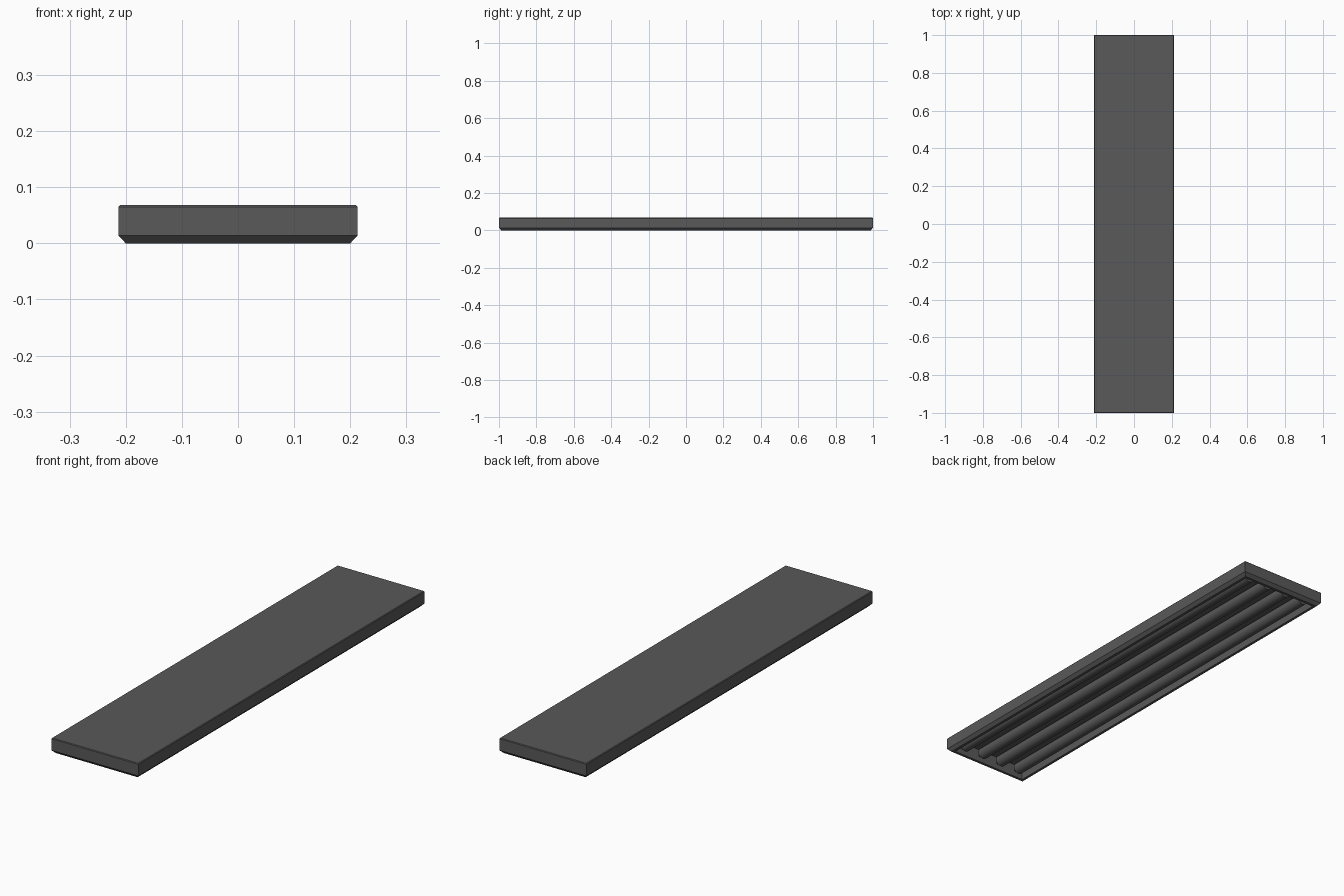
import bpy, bmesh, math

if "Cube" in bpy.data.objects:
    bpy.data.objects.remove(bpy.data.objects["Cube"])

grey = bpy.data.materials.new("dark_grey")
grey.diffuse_color = (0.1, 0.1, 0.1, 1)
grey.use_nodes = True
grey.node_tree.nodes["Principled BSDF"].inputs["Base Color"].default_value = grey.diffuse_color


def make_object(name, bm):
    bmesh.ops.recalc_face_normals(bm, faces=bm.faces)
    mesh = bpy.data.meshes.new(name)
    bm.to_mesh(mesh)
    bm.free()
    mesh.materials.append(grey)
    obj = bpy.data.objects.new(name, mesh)
    bpy.context.collection.objects.link(obj)
    return obj


# Housing: nested rectangles (half width, half length, height) from top to recess ceiling
rings = [(0.210, 0.997, 0.068), (0.213, 1.0, 0.065), (0.213, 1.0, 0.014),
         (0.200, 0.987, 0.0), (0.188, 0.975, 0.0), (0.188, 0.975, 0.058)]
bm = bmesh.new()
loops = [[bm.verts.new((sx * w, sy * l, z))
          for sx, sy in ((-1, -1), (1, -1), (1, 1), (-1, 1))] for w, l, z in rings]
for a, b in zip(loops, loops[1:]):
    for i in range(4):
        j = (i + 1) % 4
        bm.faces.new((a[i], a[j], b[j], b[i]))
bm.faces.new(loops[0])
bm.faces.new(loops[-1])
make_object("housing", bm)


def rod(name, x, y, z, radius, length, sides):
    bpy.ops.mesh.primitive_cylinder_add(vertices=sides, radius=radius, depth=length,
                                        location=(x, y, z), rotation=(math.pi / 2, 0, 0))
    obj = bpy.context.object
    obj.name = name
    obj.data.materials.append(grey)
    bpy.ops.object.shade_smooth_by_angle(angle=math.radians(40))


# Four lamp tubes, each held by a pin at both ends
for x in (-0.15, -0.05, 0.05, 0.15):
    rod("lamp_tube", x, 0, 0.031, 0.025, 1.91, 24)
    for side in (-1, 1):
        rod("tube_pin", x, side * 0.965, 0.031, 0.007, 0.024, 8)
